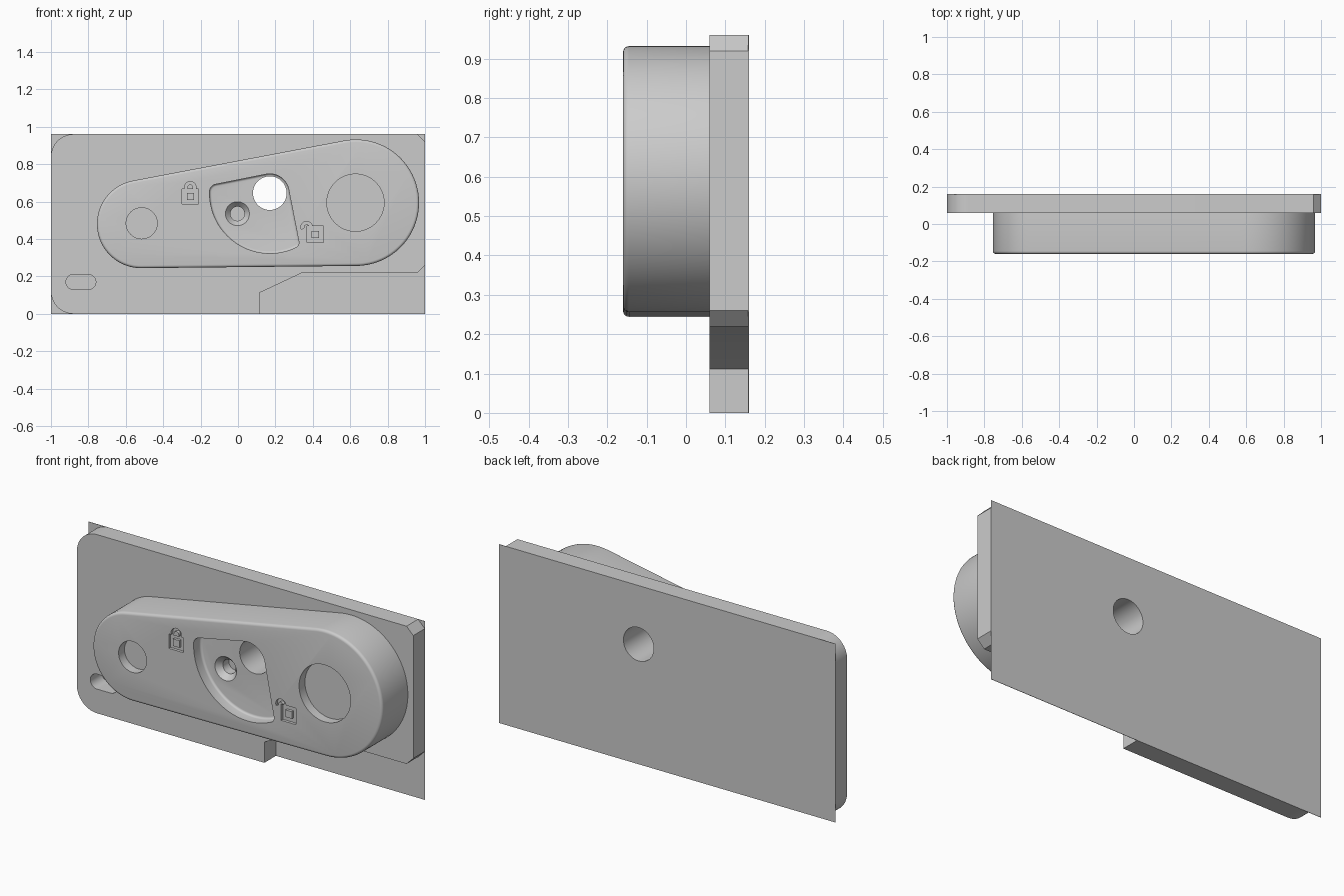
import bpy, bmesh
from math import cos, sin, radians, atan2, acos, hypot, degrees

if "Cube" in bpy.data.objects:
    bpy.data.objects.remove(bpy.data.objects["Cube"])


def arc(cx, cz, r, a0, a1, n=24):
    """Points on an arc in the xz plane, angles in degrees."""
    return [(cx + r * cos(radians(a0 + (a1 - a0) * i / n)),
             cz + r * sin(radians(a0 + (a1 - a0) * i / n))) for i in range(n + 1)]


def circle(cx, cz, r, n=64):
    return arc(cx, cz, r, 0, 360, n)[:-1]


def rect(x0, z0, x1, z1):
    return [(x0, z0), (x1, z0), (x1, z1), (x0, z1)]


def prism(name, pts, y0, y1, end=None, bevel_y=None, bevel=0.015):
    """Outline extruded (or lofted to `end`) from y0 to y1; rim at bevel_y is rounded."""
    bm = bmesh.new()
    a = [bm.verts.new((x, y0, z)) for x, z in pts]
    b = [bm.verts.new((x, y1, z)) for x, z in (end or pts)]
    bm.faces.new(a)
    bm.faces.new(b[::-1])
    n = len(a)
    for i in range(n):
        bm.faces.new((a[i], b[i], b[(i + 1) % n], a[(i + 1) % n]))
    bmesh.ops.recalc_face_normals(bm, faces=bm.faces)
    if bevel_y is not None:
        rim = [e for e in bm.edges if all(abs(v.co.y - bevel_y) < 1e-5 for v in e.verts)]
        bmesh.ops.bevel(bm, geom=rim, offset=bevel, segments=4, profile=0.5, affect='EDGES')
    me = bpy.data.meshes.new(name)
    bm.to_mesh(me)
    bm.free()
    ob = bpy.data.objects.new(name, me)
    bpy.context.collection.objects.link(ob)
    return ob


def activate(ob):
    bpy.ops.object.select_all(action='DESELECT')
    ob.select_set(True)
    bpy.context.view_layer.objects.active = ob


def cut(ob, *cutters):
    activate(ob)
    for c in cutters:
        m = ob.modifiers.new("cut", 'BOOLEAN')
        m.operation, m.solver, m.object = 'DIFFERENCE', 'EXACT', c
        bpy.ops.object.modifier_apply(modifier=m.name)
        bpy.data.objects.remove(c)


def smooth(ob):
    activate(ob)
    bpy.ops.object.shade_smooth_by_angle(angle=radians(30))


FRONT, BASE, SEAM, BACK = -0.16, 0.06, 0.158, 0.16
HX, HZ, HR = 0.17, 0.645, 0.09          # through hole


def through_hole():
    return prism("hole_cutter", circle(HX, HZ, HR), -0.3, 0.3)


# thin rectangular back sheet
sheet = prism("back_sheet", rect(-1, 0, 1, 0.96), SEAM, BACK)
cut(sheet, through_hole())

# mounting plate: rounded left corners, chamfered right corners, stepped lower edge
outline = (arc(-0.88, 0.12, 0.12, 270, 180) + arc(-0.88, 0.84, 0.12, 180, 90)
           + [(0.96, 0.96), (1, 0.92), (1, 0.26), (0.96, 0.22),
              (0.345, 0.22), (0.115, 0.112), (0.115, 0)])
plate = prism("mounting_plate", outline, BASE, SEAM)
slot = arc(-0.88, 0.17, 0.04, 90, 270) + arc(-0.80, 0.17, 0.04, -90, 90)
cut(plate, through_hole(), prism("slot_cutter", slot, 0, 0.2))

# raised housing: two round ends joined by tangents
ax, az, ar = -0.518, 0.48, 0.236
bx, bz, br = 0.63, 0.594, 0.338
ang = degrees(atan2(bz - az, bx - ax))
phi = degrees(acos((ar - br) / hypot(bx - ax, bz - az)))
body = (arc(bx, bz, br, ang - phi, ang + phi, 56)
        + arc(ax, az, ar, ang + phi, ang - phi + 360, 48))
housing = prism("housing", body, FRONT, BASE, bevel_y=FRONT)

# fan-shaped pocket swinging about the through hole
pocket = (arc(HX, HZ, 0.103, 11, 100, 20) + arc(-0.112, 0.653, 0.04, 100, 180, 8)
          + arc(HX, HZ, 0.322, 182, 297, 48)
          + [(0.322, 0.366), (0.327, 0.378)])
cut(housing,
    prism("pocket_cutter", pocket, -0.2, -0.10, bevel_y=-0.10, bevel=0.012),
    through_hole(),
    prism("small_recess_cutter", circle(-0.515, 0.484, 0.083), -0.2, -0.11),
    prism("large_recess_cutter", circle(0.628, 0.594, 0.153), -0.2, -0.11))

# countersunk pivot hole in the pocket floor
px, pz = -0.003, 0.535
cut(housing,
    prism("countersink_cutter", circle(px, pz, 0.090), -0.13, -0.07,
          end=circle(px, pz, 0.038)),
    prism("pivot_cutter", circle(px, pz, 0.0379), -0.09, -0.02))

# engraved padlock symbols: closed and open
ENGRAVE = FRONT + 0.015


def padlock(name, cx, z0, shackle_x, a0, a1, legs):
    w, h = 0.044, 0.078 if legs else 0.088
    zs = z0 + h + (0.01 if legs else -0.005)
    hook = arc(shackle_x, zs, 0.031, a0, a1, 16) + arc(shackle_x, zs, 0.015, a1, a0, 16)
    if legs:
        zl = z0 + h - 0.005
        hook = ([(shackle_x + 0.031, zl)] + hook[:17] + [(shackle_x - 0.031, zl),
                (shackle_x - 0.015, zl)] + hook[17:] + [(shackle_x + 0.015, zl)])
    cut(housing,
        prism("symbol_cutter", rect(cx - w, z0, cx + w, z0 + h), -0.2, ENGRAVE),
        prism("shackle_cutter", hook, -0.2, ENGRAVE - 0.0002))
    zc = z0 + h / 2
    prism(name, rect(cx - 0.019, zc - 0.019, cx + 0.019, zc + 0.019), FRONT, ENGRAVE + 0.004)


padlock("closed_lock_centre", -0.255, 0.588, -0.255, 0, 180, True)
padlock("open_lock_centre", 0.413, 0.38, 0.367, 0, 200, False)

for ob in (plate, housing, sheet):
    smooth(ob)
